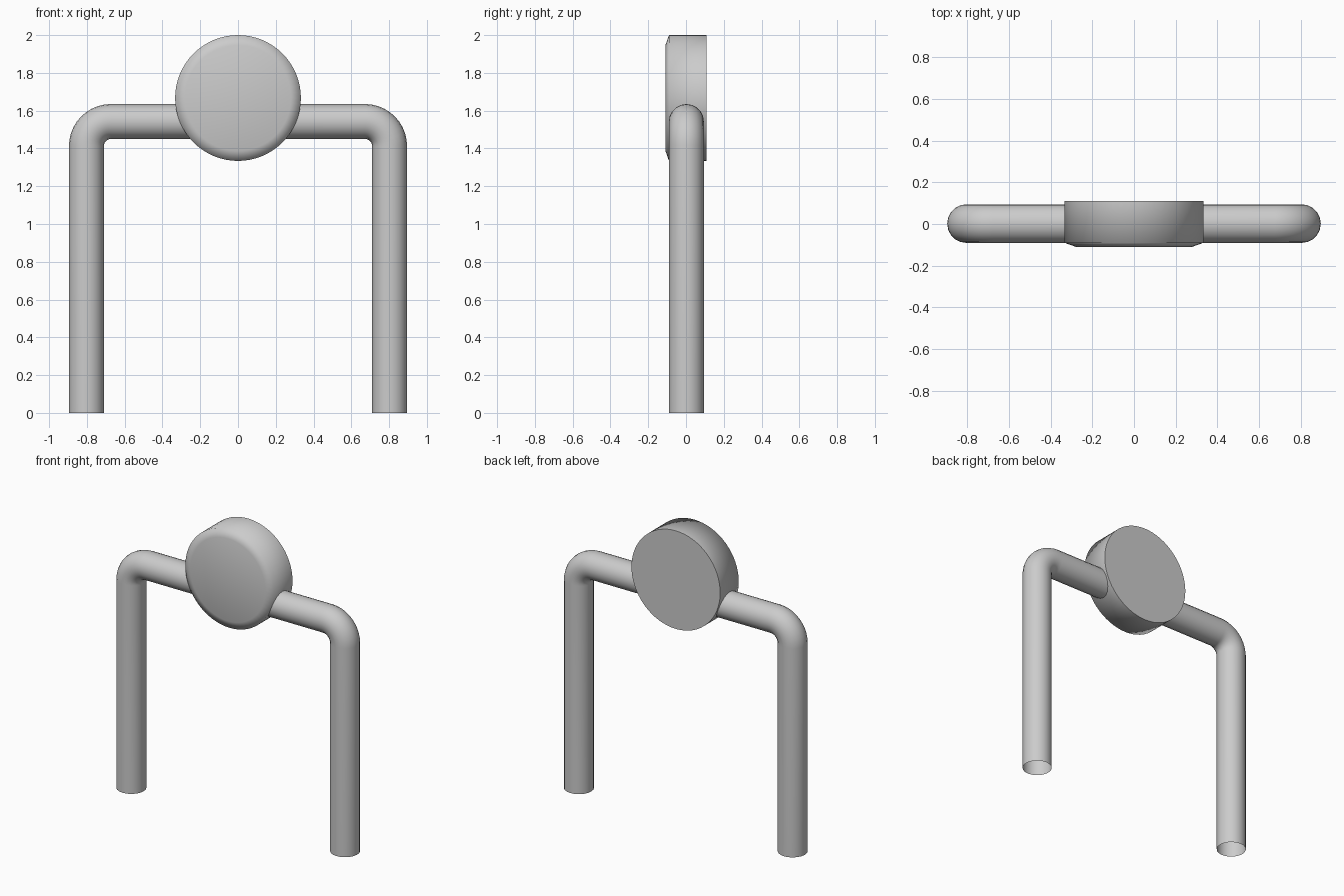
import bpy, bmesh
from math import sin, cos, pi

if "Cube" in bpy.data.objects:
    bpy.data.objects.remove(bpy.data.objects["Cube"])

TUBE_R, LEG_X, BAR_Z, BEND_R = 0.0925, 0.8025, 1.5425, 0.13


def bent_side(steps=10):
    """Right half of the tube path: foot, then the rounded corner."""
    pts = [(LEG_X, 0)]
    for i in range(steps + 1):
        a = pi / 2 * i / steps
        pts.append((LEG_X - BEND_R + BEND_R * cos(a), BAR_Z - BEND_R + BEND_R * sin(a)))
    return pts


# Bent tube frame: two legs and a top bar, open at the feet
right = bent_side()
path = right + [(-x, z) for x, z in reversed(right)]
curve = bpy.data.curves.new("tube_frame", 'CURVE')
curve.dimensions = '3D'
curve.bevel_depth = TUBE_R
curve.bevel_resolution = 8
curve.use_fill_caps = False
spline = curve.splines.new('POLY')
spline.points.add(len(path) - 1)
for p, (x, z) in zip(spline.points, path):
    p.co = (x, 0.002, z, 1)
spline.use_smooth = True
frame = bpy.data.objects.new("tube_frame", curve)
bpy.context.collection.objects.link(frame)

# Round disc: flat sharp-edged back, softly chamfered front
SIDES = 64
profile = [(0.333, 0.109), (0.333, -0.09), (0.28, -0.109)]  # radius, y
bm = bmesh.new()
rings = [[bm.verts.new((r * cos(2 * pi * i / SIDES), y, r * sin(2 * pi * i / SIDES)))
          for i in range(SIDES)] for r, y in profile]
for a, b in zip(rings, rings[1:]):
    for i in range(SIDES):
        j = (i + 1) % SIDES
        bm.faces.new((a[i], a[j], b[j], b[i]))
back = bm.faces.new(rings[0])
bm.faces.new(rings[-1])
bmesh.ops.recalc_face_normals(bm, faces=bm.faces)
for f in bm.faces:
    f.smooth = True
for e in back.edges:
    e.smooth = False
mesh = bpy.data.meshes.new("round_disc")
bm.to_mesh(mesh)
bm.free()
disc = bpy.data.objects.new("round_disc", mesh)
disc.location = (0, 0, 1.667)
bpy.context.collection.objects.link(disc)
